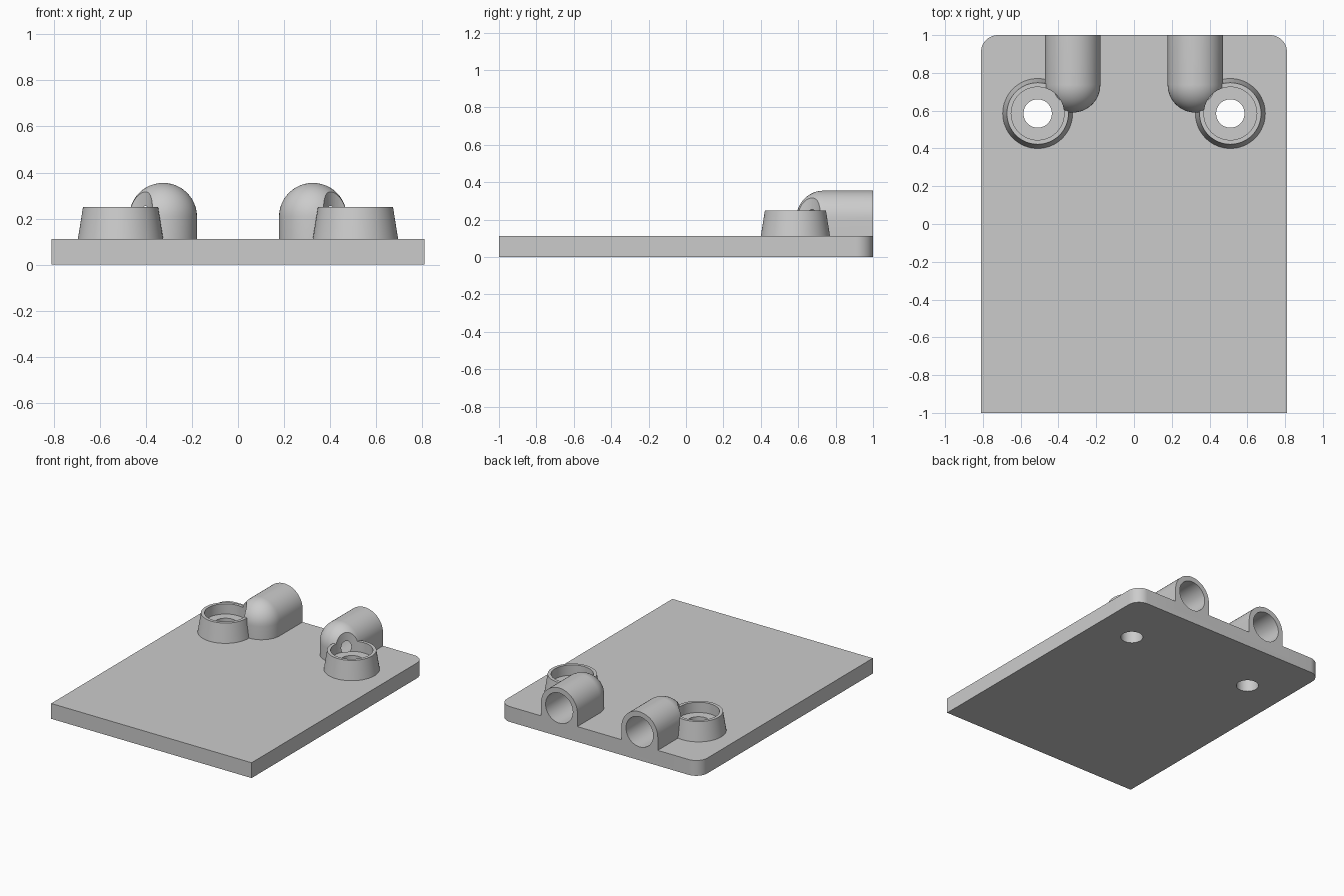
import bpy, bmesh, math

if "Cube" in bpy.data.objects:
    bpy.data.objects.remove(bpy.data.objects["Cube"])

W, T = 0.81, 0.112            # plate half width, thickness
CORNER = 0.09                 # rear corner radius
BX, BY = 0.51, 0.585          # screw boss position
HX, HY, HZ = 0.325, 0.737, 0.208   # hood axis x, dome centre y, axis height
HR, BORE = 0.147, 0.11        # hood outer and bore radius

grey = bpy.data.materials.new("light_grey")
grey.diffuse_color = (0.6, 0.6, 0.6, 1)
grey.use_nodes = True
grey.node_tree.nodes["Principled BSDF"].inputs["Base Color"].default_value = grey.diffuse_color


def make(name, verts, faces=None):
    """Mesh from faces, or the convex hull of the points when no faces are given."""
    bm = bmesh.new()
    vs = [bm.verts.new(v) for v in verts]
    if faces is None:
        hull = bmesh.ops.convex_hull(bm, input=vs)
        bmesh.ops.delete(bm, geom=[v for v in set(hull["geom_interior"])
                                   if isinstance(v, bmesh.types.BMVert)], context='VERTS')
        bmesh.ops.dissolve_limit(bm, angle_limit=math.radians(0.5),
                                 verts=bm.verts[:], edges=bm.edges[:])
    else:
        for f in faces:
            bm.faces.new([vs[i] for i in f])
    bmesh.ops.recalc_face_normals(bm, faces=bm.faces[:])
    me = bpy.data.meshes.new(name)
    bm.to_mesh(me)
    bm.free()
    me.materials.append(grey)
    ob = bpy.data.objects.new(name, me)
    bpy.context.collection.objects.link(ob)
    return ob


def frustum(name, x, y, z0, z1, r0, r1, n=64):
    ring = lambda r, z: [(x + r * math.cos(2 * math.pi * i / n),
                          y + r * math.sin(2 * math.pi * i / n), z) for i in range(n)]
    sides = [(i, (i + 1) % n, n + (i + 1) % n, n + i) for i in range(n)]
    return make(name, ring(r0, z0) + ring(r1, z1),
                sides + [tuple(range(n))[::-1], tuple(range(n, 2 * n))])


def capsule(name, x, r, y_end, foot=None, n=48):
    """Round-nosed rod along y; with foot, its lower half drops straight to that height."""
    pts = []
    for j in range(n // 4 + 1):                       # nose rings, tip to full radius
        a = math.pi / 2 * j / (n // 4)
        if foot is None:
            for i in range(n):
                t = 2 * math.pi * i / n
                pts.append((x + r * math.sin(a) * math.cos(t), HY - r * math.cos(a),
                            HZ + r * math.sin(a) * math.sin(t)))
        else:                                         # rings around the vertical axis
            for i in range(n // 2 + 1):
                t = math.pi + math.pi * i / (n // 2)
                c = r * math.cos(a)
                pts.append((x + c * math.cos(t), HY + c * math.sin(t), HZ + r * math.sin(a)))
    m = n if foot is None else n // 2 + 1
    for i in range(m):                                # open rear section
        t = 2 * math.pi * i / n
        pts.append((x + r * math.cos(t), y_end, HZ + r * math.sin(t)))
    if foot is not None:
        for i in range(n // 2 + 1):
            t = math.pi + math.pi * i / (n // 2)
            pts.append((x + r * math.cos(t), HY + r * math.sin(t), foot))
        pts += [(x - r, y_end, foot), (x + r, y_end, foot)]
    unique = {tuple(round(c, 5) for c in p): p for p in pts}
    return make(name, list(unique.values()))


def combine(target, tool, op):
    mod = target.modifiers.new("bool", 'BOOLEAN')
    mod.operation, mod.solver, mod.object = op, 'EXACT', tool
    bpy.context.view_layer.update()
    dg = bpy.context.evaluated_depsgraph_get()
    me = bpy.data.meshes.new_from_object(target.evaluated_get(dg))
    target.modifiers.clear()
    target.data = me
    bpy.data.objects.remove(tool)


# Base plate with rounded rear corners
outline = [(-W, -1), (W, -1)]
for cx, start in ((W - CORNER, 0), (CORNER - W, 90)):
    for i in range(13):
        a = math.radians(start + 90 * i / 12)
        outline.append((cx + CORNER * math.cos(a), 1 - CORNER + CORNER * math.sin(a)))
plate = make("mounting_plate", [(x, y, z) for z in (0, T) for x, y in outline])

# Hoods and tapered screw bosses
for s in (-1, 1):
    combine(plate, capsule("hood", s * HX, HR, 1.0, foot=0.05), 'UNION')
    combine(plate, frustum("screw_boss", s * BX, BY, 0.05, 0.25, 0.195, 0.163), 'UNION')

# Hood bores, screw head recesses and through holes
for s in (-1, 1):
    combine(plate, capsule("bore_cutter", s * HX, BORE, 1.1), 'DIFFERENCE')
    combine(plate, frustum("recess_cutter", s * BX, BY, 0.175, 0.6, 0.14, 0.14), 'DIFFERENCE')
    combine(plate, frustum("hole_cutter", s * BX, BY, -0.1, 0.6, 0.075, 0.075), 'DIFFERENCE')

plate.data.materials.clear()
plate.data.materials.append(grey)
for p in plate.data.polygons:
    p.material_index = 0

# Smooth curved faces, sharp edges
bpy.ops.object.select_all(action='DESELECT')
plate.select_set(True)
bpy.context.view_layer.objects.active = plate
bpy.ops.object.shade_smooth_by_angle(angle=math.radians(25))
